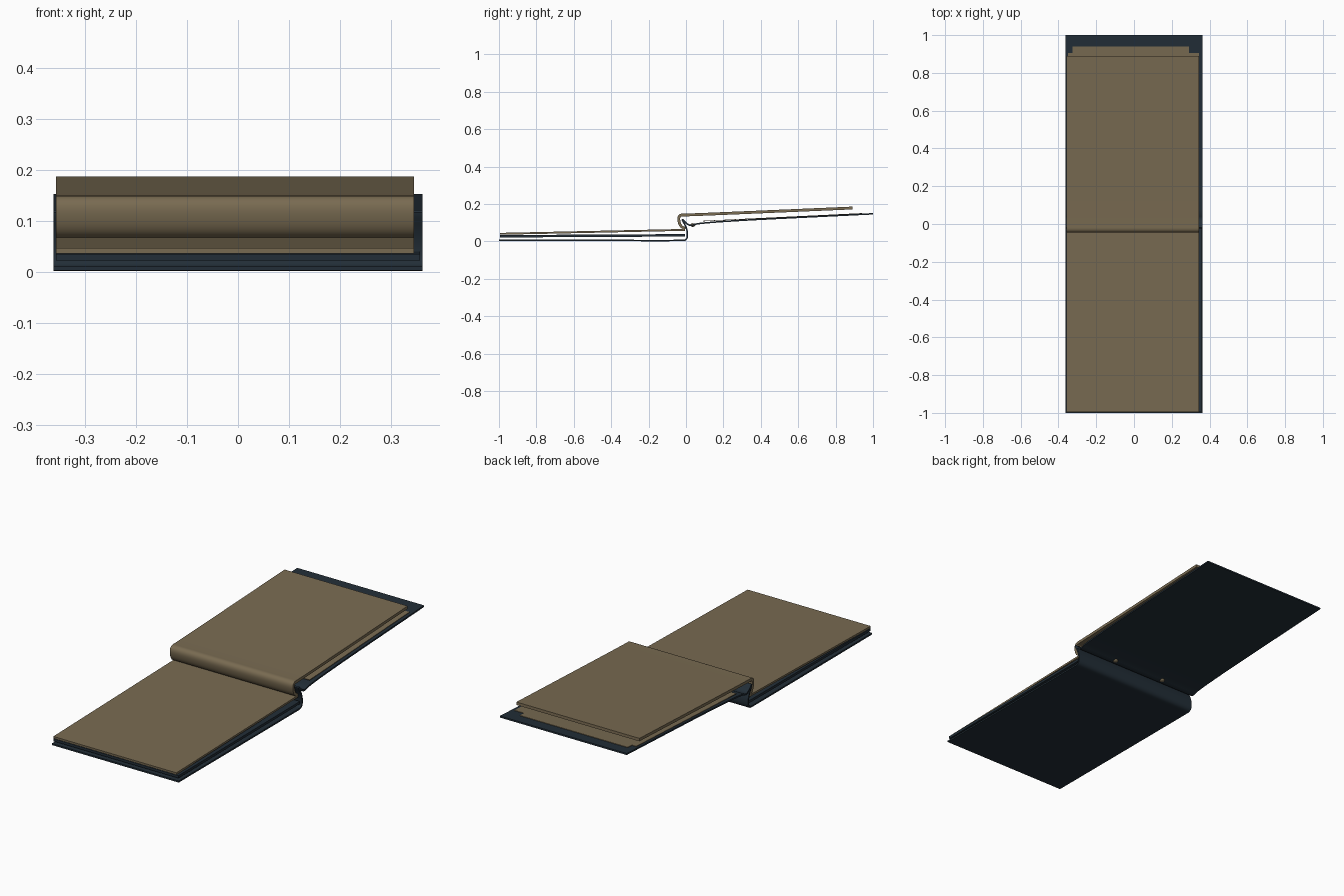
import bpy, bmesh, math
from mathutils import Vector

if "Cube" in bpy.data.objects:
    bpy.data.objects.remove(bpy.data.objects["Cube"])


def material(name, rgb):
    m = bpy.data.materials.new(name)
    m.diffuse_color = (*rgb, 1)
    m.use_nodes = True
    m.node_tree.nodes["Principled BSDF"].inputs["Base Color"].default_value = m.diffuse_color
    return m


TAN = material("tan paper", (0.19, 0.146, 0.083))
NAVY = material("dark navy cover", (0.016, 0.027, 0.038))


def rounded(pts, steps):
    """Corner cutting: softens the bends of an open (y, z) path."""
    pts = [Vector(p) for p in pts]
    for _ in range(steps):
        new = [pts[0]]
        for a, b in zip(pts, pts[1:]):
            new += [a.lerp(b, 0.25), a.lerp(b, 0.75)]
        pts = new + [pts[-1]]
    return pts


def sheet(name, path, thick, x0, x1, mat, steps=3):
    """A sheet of given thickness that follows a (y, z) path across x."""
    pts = rounded(path, steps)
    left, right = [], []
    for i, p in enumerate(pts):
        d = (pts[min(i + 1, len(pts) - 1)] - pts[max(i - 1, 0)]).normalized()
        n = Vector((-d.y, d.x)) * thick / 2
        left.append(p + n)
        right.append(p - n)
    bm = bmesh.new()
    rings = []
    for l, r in zip(left, right):
        rings.append([bm.verts.new((x, q.x, q.y))
                      for x, q in ((x0, l), (x1, l), (x1, r), (x0, r))])
    for a, b in zip(rings, rings[1:]):
        for k in range(4):
            bm.faces.new((a[k], a[(k + 1) % 4], b[(k + 1) % 4], b[k]))
    bm.faces.new(rings[0])
    bm.faces.new(rings[-1])
    bmesh.ops.recalc_face_normals(bm, faces=bm.faces)
    me = bpy.data.meshes.new(name)
    bm.to_mesh(me)
    bm.free()
    me.materials.append(mat)
    ob = bpy.data.objects.new(name, me)
    bpy.context.collection.objects.link(ob)
    smooth(ob)
    return ob


def smooth(ob):
    bpy.ops.object.select_all(action='DESELECT')
    bpy.context.view_layer.objects.active = ob
    ob.select_set(True)
    bpy.ops.object.shade_smooth_by_angle(angle=math.radians(35))


# folded cover: lower half, spine, and raised upper half
sheet("cover", [(-1, 0.006), (-0.04, 0.005), (0.008, 0.006), (0.008, 0.065),
                (-0.03, 0.132), (0.018, 0.078), (0.07, 0.103), (1, 0.148)],
      0.008, -0.362, 0.362, NAVY)

# stiff backing board under the lower pages
sheet("backing_board", [(-0.995, 0.028), (-0.005, 0.033)], 0.013,
      -0.357, 0.357, NAVY, 0)

# lower page stack, rising toward the spine
sheet("lower_pages", [(-0.995, 0.041), (-0.005, 0.062)], 0.010,
      -0.357, 0.345, TAN, 0)

# flipped page stack, curled over the spine
sheet("flipped_pages", [(-0.005, 0.068), (-0.034, 0.085), (-0.042, 0.142),
                        (0.005, 0.141), (0.89, 0.179)],
      0.015, -0.357, 0.345, TAN)

# thin paper lining on the inside of the upper cover
sheet("cover_lining", [(0.09, 0.1092), (0.905, 0.1484)], 0.003,
      -0.35, 0.345, TAN, 0)
sheet("lining_flap", [(0.9, 0.1482), (0.94, 0.1501)], 0.003,
      -0.325, 0.29, TAN, 0)

# two rivets under the spine fold
for i, x in enumerate((-0.15, 0.15)):
    bpy.ops.mesh.primitive_uv_sphere_add(segments=16, ring_count=8, radius=0.014,
                                         location=(x, 0.036, 0.088))
    ob = bpy.context.object
    ob.name = f"rivet_{i + 1}"
    ob.scale.z = 0.7
    ob.data.materials.append(TAN)
    smooth(ob)
